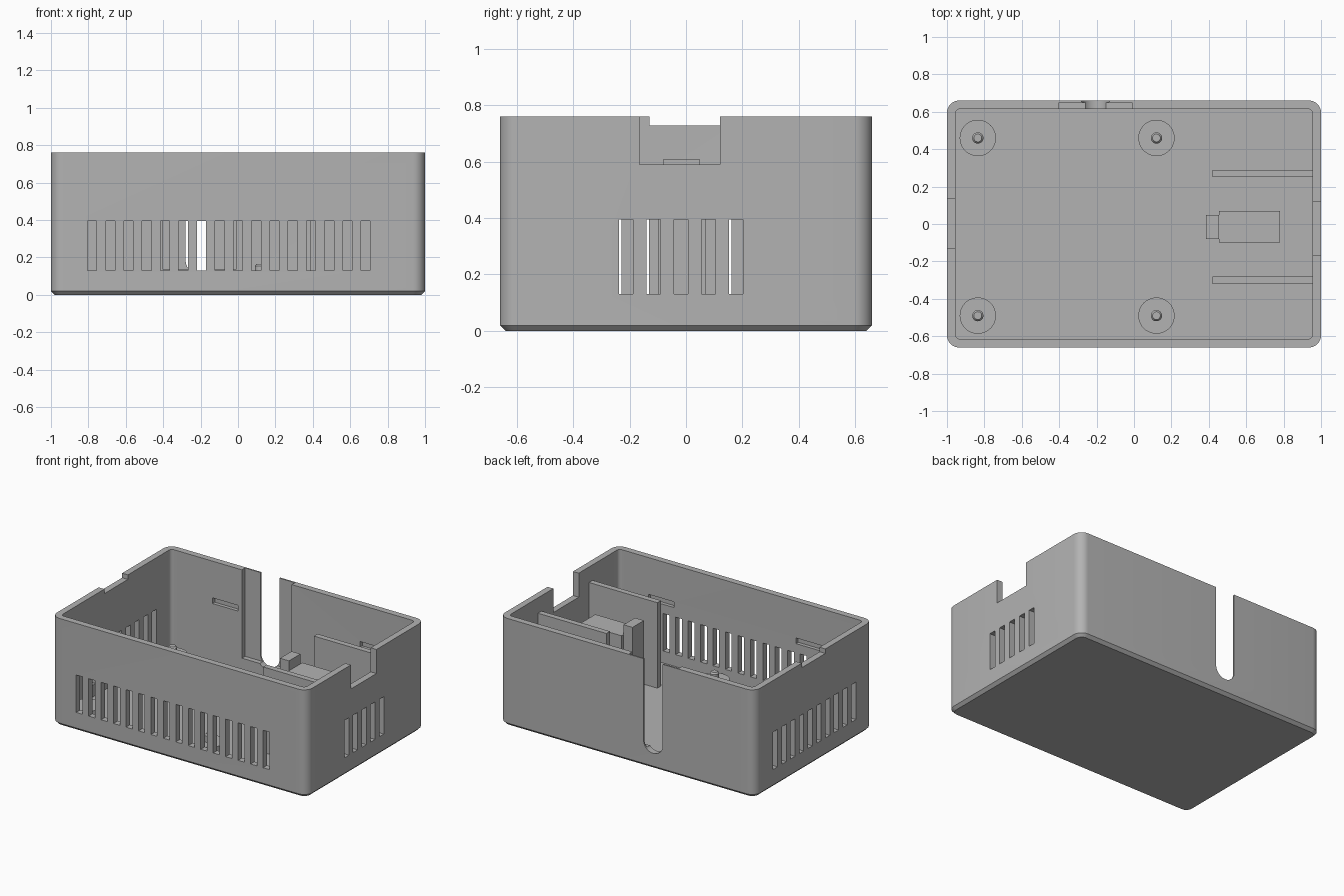
import bpy, bmesh, math

if "Cube" in bpy.data.objects:
    bpy.data.objects.remove(bpy.data.objects["Cube"])

grey = bpy.data.materials.new("plain grey")
grey.diffuse_color = (0.45, 0.45, 0.45, 1)
grey.use_nodes = True
grey.node_tree.nodes["Principled BSDF"].inputs["Base Color"].default_value = grey.diffuse_color

HX, HY, TOP = 1.0, 0.66, 0.76     # outer half sizes and height
WALL, FLOOR = 0.045, 0.045
IX, IY = HX - WALL, HY - WALL


def finish(name, bm):
    bmesh.ops.recalc_face_normals(bm, faces=bm.faces)
    mesh = bpy.data.meshes.new(name)
    bm.to_mesh(mesh)
    bm.free()
    mesh.materials.append(grey)
    ob = bpy.data.objects.new(name, mesh)
    bpy.context.collection.objects.link(ob)
    return ob


def loft(bm, rings):
    """Skin a stack of equal-sized rings and cap both ends."""
    rows = [[bm.verts.new(p) for p in ring] for ring in rings]
    n = len(rows[0])
    for a, b in zip(rows, rows[1:]):
        for i in range(n):
            bm.faces.new((a[i], a[(i + 1) % n], b[(i + 1) % n], b[i]))
    bm.faces.new(rows[0][::-1])
    bm.faces.new(rows[-1])


def rounded_ring(hx, hy, r, z, steps=8):
    pts = []
    for k, (sx, sy) in enumerate(((1, 1), (-1, 1), (-1, -1), (1, -1))):
        for i in range(steps + 1):
            a = (k + i / steps) * math.pi / 2
            pts.append((sx * (hx - r) + r * math.cos(a),
                        sy * (hy - r) + r * math.sin(a), z))
    return pts


def add_box(bm, x0, x1, y0, y1, z0, z1):
    loft(bm, [[(x0, y0, z), (x1, y0, z), (x1, y1, z), (x0, y1, z)] for z in (z0, z1)])


def boxes(name, items):
    bm = bmesh.new()
    for b in items:
        add_box(bm, *b)
    return finish(name, bm)


def cut(target, cutter):
    mod = target.modifiers.new("cut", "BOOLEAN")
    mod.operation = "DIFFERENCE"
    mod.solver = "EXACT"
    mod.object = cutter
    bpy.context.view_layer.objects.active = target
    bpy.ops.object.modifier_apply(modifier=mod.name)
    bpy.data.objects.remove(cutter)


def smooth(ob):
    bpy.ops.object.select_all(action="DESELECT")
    ob.select_set(True)
    bpy.context.view_layer.objects.active = ob
    bpy.ops.object.shade_smooth_by_angle(angle=math.radians(30))


# Outer shell with chamfered foot
bm = bmesh.new()
loft(bm, [rounded_ring(HX - 0.02, HY - 0.02, 0.045, 0),
          rounded_ring(HX, HY, 0.065, 0.02),
          rounded_ring(HX, HY, 0.065, TOP)])
case = finish("case_shell", bm)

# Hollow interior
bm = bmesh.new()
loft(bm, [rounded_ring(IX, IY, 0.025, z) for z in (FLOOR, TOP + 0.1)])
cut(case, finish("cavity_cutter", bm))

# Vent slots on the front, right and left walls
PITCH, HALF, Z0, Z1 = 0.0975, 0.0245, 0.13, 0.395
vents = []
for i in range(16):
    x = -0.78 + i * PITCH
    vents.append((x - HALF, x + HALF, -HY - 0.1, -IY + 0.02, Z0, Z1))
for i in range(5):
    y = -0.213 + i * PITCH
    vents.append((IX - 0.02, HX + 0.1, y - HALF, y + HALF, Z0, Z1))
for i in range(10):
    y = -0.4485 + i * PITCH
    vents.append((-HX - 0.1, -IX + 0.02, y - HALF, y + HALF, Z0, Z1))
cut(case, boxes("vent_cutter", vents))

# Rim notches on the side walls
cut(case, boxes("notch_cutter", [
    (IX - 0.02, HX + 0.1, -0.165, 0.12, 0.59, TOP + 0.1),
    (-HX - 0.1, -IX + 0.02, -0.13, 0.133, 0.728, TOP + 0.1)]))

# Lid catch pockets inside the long walls
catches = []
for x in (-0.53, 0.625):
    for s in (-1, 1):
        y0, y1 = sorted((s * (IY - 0.02), s * (IY + 0.025)))
        catches.append((x - 0.1, x + 0.1, y0, y1, 0.46, 0.50))
cut(case, boxes("catch_cutter", catches))

# Thinned panel and round-ended cable slot in the back wall
cut(case, boxes("recess_cutter", [(-0.40, -0.01, IY - 0.02, 0.65, 0.135, TOP + 0.1)]))
CX, CZ, R = -0.205, 0.185, 0.075
profile = [(CX + R, TOP + 0.1), (CX - R, TOP + 0.1)]
profile += [(CX + R * math.cos(a), CZ + R * math.sin(a))
            for a in (math.pi * (1 + i / 20) for i in range(21))]
bm = bmesh.new()
loft(bm, [[(x, y, z) for x, z in profile] for y in (IY - 0.03, HY + 0.1)])
cut(case, finish("cable_cutter", bm))
smooth(case)

# Internal guide ribs
for name, y in (("front_rib", -0.30), ("back_rib", 0.27)):
    boxes(name, [(0.42, IX + 0.01, y - 0.02, y + 0.02, FLOOR - 0.01, 0.65)])

# Support block with its stop post
boxes("support_block", [(0.455, 0.78, -0.10, 0.07, FLOOR - 0.01, 0.54)])
boxes("stop_post", [(0.385, 0.455, -0.08, 0.048, FLOOR - 0.01, 0.61)])

# Mounting bosses with chamfered pins
for x in (-0.835, 0.12):
    for y in (-0.49, 0.46):
        bm = bmesh.new()
        steps = ((0.097, FLOOR - 0.01), (0.097, 0.11), (0.03, 0.11),
                 (0.03, 0.155), (0.021, 0.166))
        loft(bm, [[(x + r * math.cos(t * math.tau / 40), y + r * math.sin(t * math.tau / 40), z)
                   for t in range(40)] for r, z in steps])
        smooth(finish("mounting_boss", bm))
